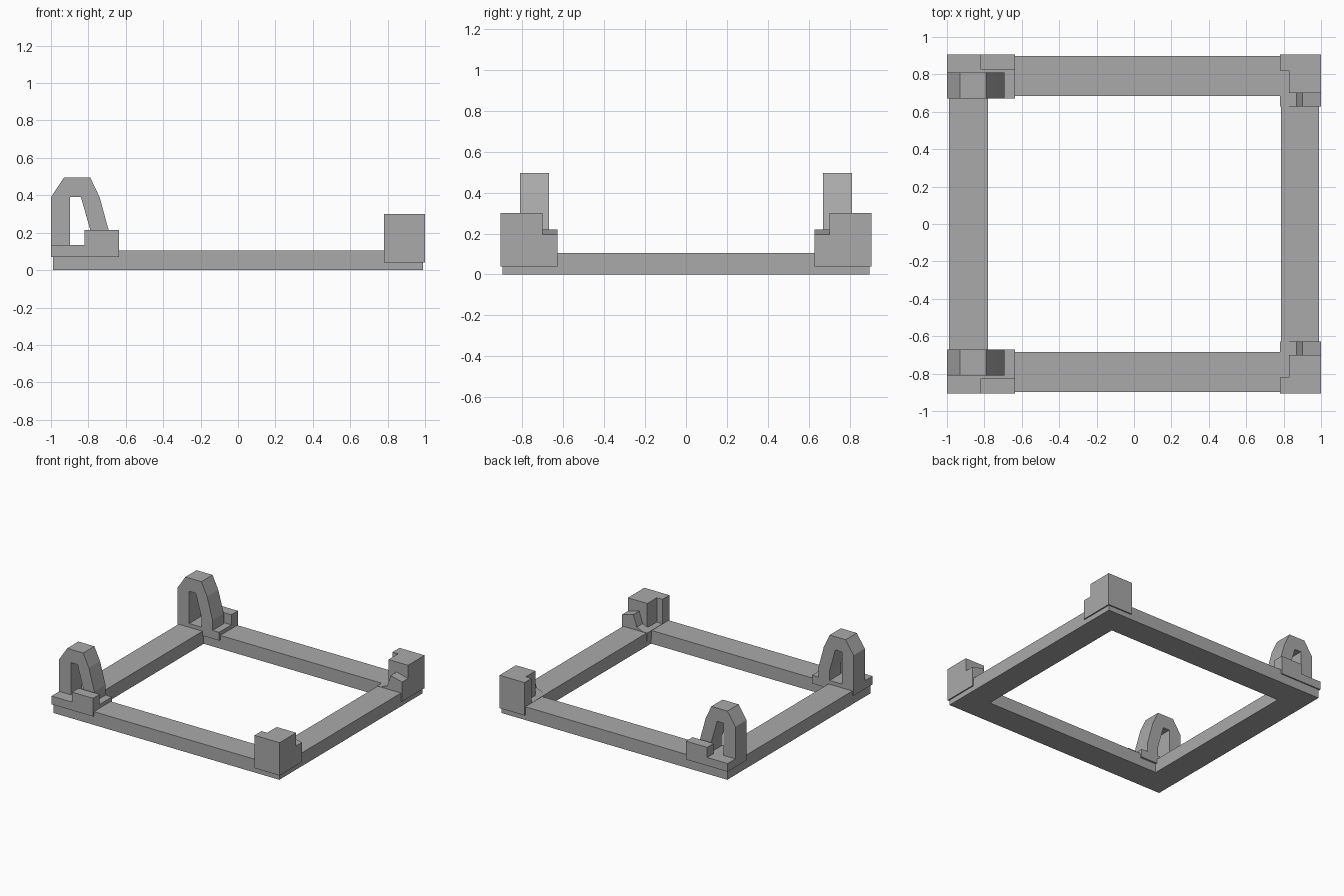
import bpy, bmesh

cube = bpy.data.objects.get("Cube")
if cube:
    bpy.data.objects.remove(cube, do_unlink=True)

grey = bpy.data.materials.new("mid_grey")
grey.use_nodes = True
color = (0.40, 0.40, 0.40, 1)
grey.diffuse_color = color
grey.node_tree.nodes["Principled BSDF"].inputs["Base Color"].default_value = color


def prism(name, outline, lo, hi, axis):
    """Extrude a closed outline along y or z."""
    bm = bmesh.new()
    place = (lambda p: (p[0], lo, p[1])) if axis == "y" else (lambda p: (p[0], p[1], lo))
    face = bm.faces.new([bm.verts.new(place(p)) for p in outline])
    new = bmesh.ops.extrude_face_region(bm, geom=[face])["geom"]
    step = (0, hi - lo, 0) if axis == "y" else (0, 0, hi - lo)
    bmesh.ops.translate(bm, verts=[g for g in new if isinstance(g, bmesh.types.BMVert)], vec=step)
    bmesh.ops.recalc_face_normals(bm, faces=bm.faces)
    mesh = bpy.data.meshes.new(name)
    bm.to_mesh(mesh)
    bm.free()
    mesh.materials.append(grey)
    obj = bpy.data.objects.new(name, mesh)
    bpy.context.collection.objects.link(obj)
    return obj


def rect(x0, x1, y0, y1):
    return [(x0, y0), (x1, y0), (x1, y1), (x0, y1)]


def mirrored(obj):
    """Repeat a front corner part at the back."""
    mod = obj.modifiers.new("front_to_back", "MIRROR")
    mod.use_axis = (False, True, False)


# Rectangular frame with an open middle
frame = prism("base_frame", rect(-0.99, 0.99, -0.897, 0.897), 0, 0.105, "z")
opening = prism("frame_opening", rect(-0.78, 0.785, -0.685, 0.685), -0.1, 0.2, "z")
opening.hide_render = True
opening.hide_viewport = True
opening.display_type = "WIRE"
cut = frame.modifiers.new("opening", "BOOLEAN")
cut.object = opening
cut.solver = "EXACT"

# Tall corner stops with a notched inner corner
stop = [(0.78, -0.907), (1, -0.907), (1, -0.70), (0.83, -0.70), (0.83, -0.82), (0.78, -0.82)]
mirrored(prism("corner_stop", stop, 0.04, 0.30, "z"))
mirrored(prism("corner_stop_floor", rect(0.78, 1, -0.83, -0.627), 0.04, 0.107, "z"))

# Small sloped catch beside each stop
catch = [(0.81, 0.105), (0.87, 0.13), (0.90, 0.22), (1, 0.195), (1, 0.04), (0.81, 0.04)]
mirrored(prism("sloped_catch", catch, -0.71, -0.627, "y"))

# Arch bases with a raised outer lip
mirrored(prism("arch_base", rect(-1, -0.635, -0.907, -0.67), 0.07, 0.135, "z"))
mirrored(prism("arch_base_lip", rect(-0.82, -0.635, -0.907, -0.825), 0.08, 0.215, "z"))

# Angular open arches
arch = [(-1, 0.08), (-1, 0.39), (-0.93, 0.495), (-0.79, 0.495), (-0.74, 0.39),
        (-0.692, 0.215), (-0.692, 0.08), (-0.79, 0.08), (-0.79, 0.215),
        (-0.84, 0.39), (-0.897, 0.39), (-0.897, 0.08)]
mirrored(prism("angular_arch", arch, -0.81, -0.67, "y"))
